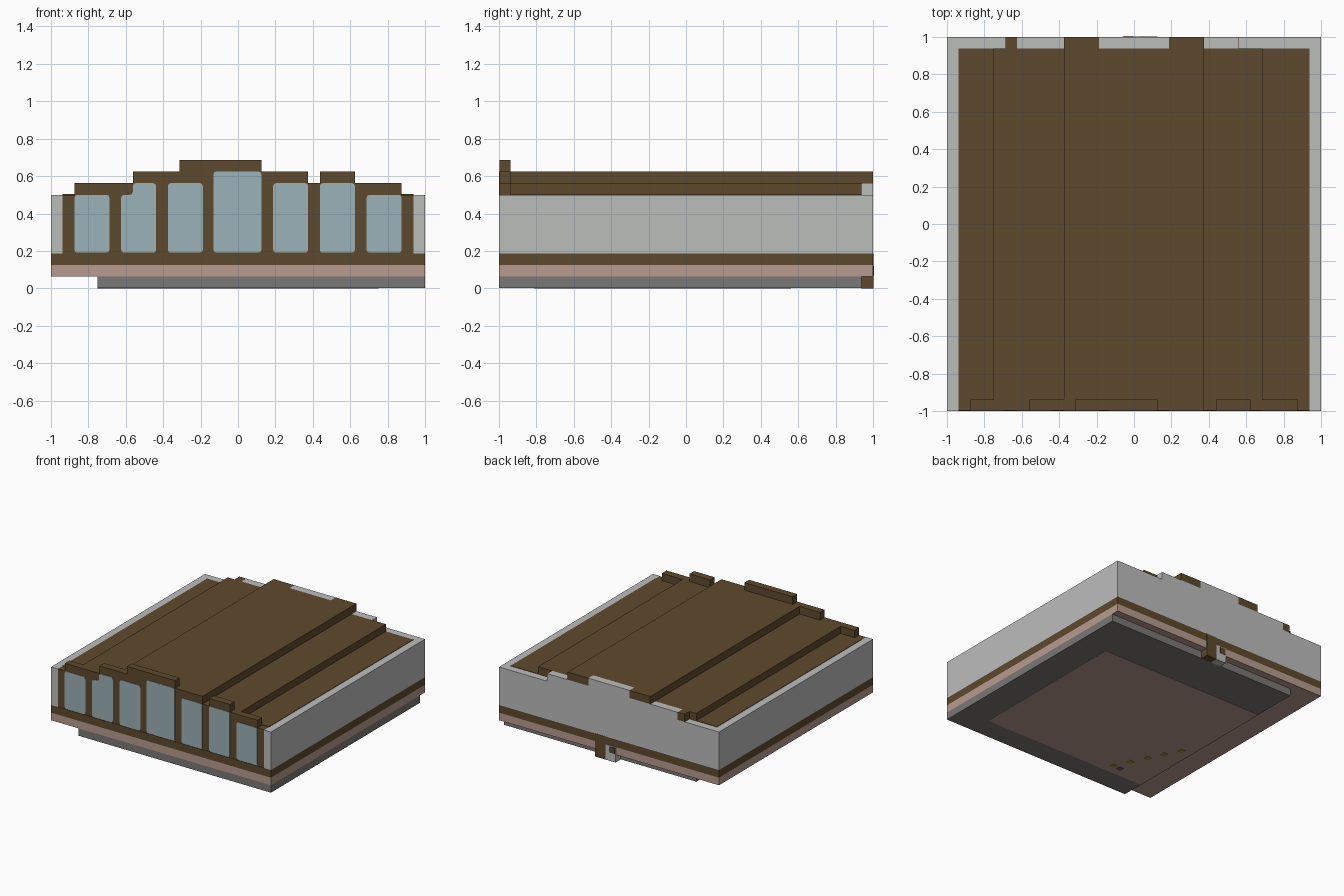
import bpy
import bmesh

cube = bpy.data.objects.get("Cube")
if cube:
    bpy.data.objects.remove(cube, do_unlink=True)

U = 1 / 16   # all sizes below are in sixteenths
T = 0.05     # thickness of thin plates


def material(name, r, g, b):
    m = bpy.data.materials.new(name)
    m.use_nodes = True
    m.diffuse_color = (r, g, b, 1)
    m.node_tree.nodes["Principled BSDF"].inputs["Base Color"].default_value = (r, g, b, 1)
    return m


BROWN = material("dark_timber", 0.114, 0.067, 0.026)
GREY = material("light_grey", 0.50, 0.51, 0.50)
PINK = material("dusty_pink", 0.48, 0.33, 0.275)
SLATE = material("slate_grey", 0.195, 0.19, 0.18)
GLASS = material("pale_glass", 0.33, 0.445, 0.485)
YELLOW = material("mustard", 0.40, 0.27, 0.03)
PURPLE = material("dull_purple", 0.16, 0.12, 0.15)


def finish(name, bm, mat):
    bmesh.ops.scale(bm, vec=(U, U, U), verts=bm.verts)
    bmesh.ops.recalc_face_normals(bm, faces=bm.faces)
    mesh = bpy.data.meshes.new(name)
    bm.to_mesh(mesh)
    bm.free()
    mesh.materials.append(mat)
    obj = bpy.data.objects.new(name, mesh)
    bpy.context.collection.objects.link(obj)
    return obj


def prism(name, mat, profile, y0, y1, rounding=0):
    """Extrude an x-z outline from y0 to y1, optionally rounding its corners."""
    bm = bmesh.new()
    face = bm.faces.new([bm.verts.new((x, y0, z)) for x, z in profile])
    new = bmesh.ops.extrude_face_region(bm, geom=[face])["geom"]
    verts = [v for v in new if isinstance(v, bmesh.types.BMVert)]
    bmesh.ops.translate(bm, vec=(0, y1 - y0, 0), verts=verts)
    if rounding:
        edges = [e for e in bm.edges if abs(e.verts[0].co.y - e.verts[1].co.y) > T / 2]
        bmesh.ops.bevel(bm, geom=edges, offset=rounding, segments=2,
                        profile=0.5, affect='EDGES')
    return finish(name, bm, mat)


def box(name, mat, x0, x1, y0, y1, z0, z1, rounding=0):
    return prism(name, mat, [(x0, z0), (x1, z0), (x1, z1), (x0, z1)], y0, y1, rounding)


# Stacked base
box("foundation", SLATE, -12, 16, -16, 15, 0.03, 1)
box("floor_slab", PINK, -16, 16, -16, 16, 1, 2)
box("floor_band", BROWN, -16, 16, -16, 16, 2, 3)

# Underside panel and its small studs
box("underside_panel", PINK, -12, 12, -13, 9, 0, 0.06)
for i in range(5):
    x, y = -6.5 - i, -11.6 + 2 * i
    box(f"underside_stud_{i + 1}", YELLOW, x - 0.35, x + 0.35, y - 0.35, y + 0.35, -0.03, 0.05)
box("underside_dark_stud", PURPLE, -7.9, -7.2, -12, -11.3, -0.03, 0.05)

# Walls, with light corner posts either side of the timber front
box("walls", GREY, -16, 16, -15, 16, 3, 8)
for side, x in (("right", -16), ("left", 15)):
    box(f"{side}_corner_post", GREY, x, x + 1, -16, -15, 3, 8)

# Stepped timber front: (right edge of step, top height)
steps = [(-14, 8), (-9, 9), (-5, 10), (2, 11), (6, 10), (7, 9), (10, 10), (14, 9), (15, 8)]
outline = [(15, 3), (-15, 3)]
x = -15
for edge, top in steps:
    outline += [(x, top), (edge, top)]
    x = edge
prism("front_facade", BROWN, outline, -16 + T, -15)

# Windows: (left edge, right edge, top)
windows = [(-14, -11, 8), (-6, -3, 9), (-2.1, 2, 10), (3, 6, 9), (7, 10, 9), (11, 14, 8)]
for i, (x0, x1, top) in enumerate(windows):
    box(f"window_{i + 1}", GLASS, x0, x1, -16, -16 + T, 3.05, top, 0.25)
prism("stepped_window", GLASS,
      [(-10, 3.05), (-7, 3.05), (-7, 9), (-9, 9), (-9, 8), (-10, 8)],
      -16, -16 + T, 0.25)

# Roof tiers
box("roof_sheet", BROWN, -15, 15, -15, 15, 8, 8 + T)
box("lower_roof_tier", BROWN, -12, 11, -15, 15, 8, 9)
box("upper_roof_tier", BROWN, -6, 6, -15, 15, 9, 10)

# Rear edge of the roof: pale gable with timber ends
box("rear_gable_lower", GREY, -10, 9, 15, 16, 8, 9)
box("rear_gable_upper", GREY, -3, 3, 15, 16, 9, 10)
box("rear_end_lower", BROWN, -11, -10, 15, 16, 8, 9)
for side, x in (("right", -6), ("left", 3)):
    box(f"rear_end_upper_{side}", BROWN, x, x + 3, 15, 16, 9, 10)

# Small rear bracket
box("bracket_post", BROWN, 0.5, 2, 15, 16 + T, 0, 3)
box("bracket_block", GREY, -1, 0.5, 15, 16 + T, 0, 2)
box("bracket_recess", BROWN, -0.9, -0.1, 16, 16 + 2 * T, 1.1, 1.9)
